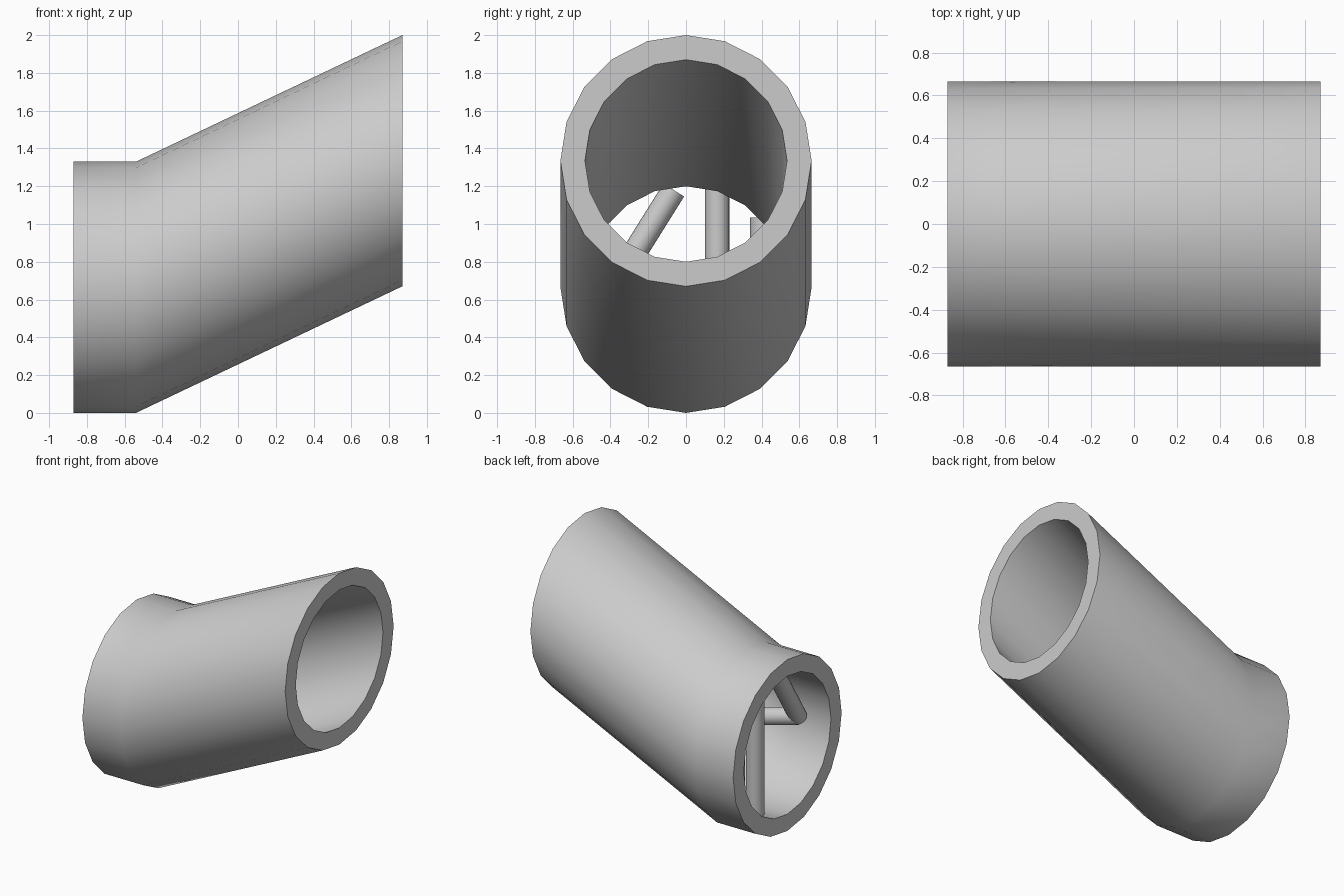
import bpy, bmesh
from math import sin, cos, tau, radians
from mathutils import Vector

if "Cube" in bpy.data.objects:
    bpy.data.objects.remove(bpy.data.objects["Cube"])

SIDES = 20
R_OUT, R_IN = 0.665, 0.535
# centre line of the pipe: (x, z) at the inlet, the bend and the outlet
STATIONS = [(-0.87, 0.665), (-0.54, 0.665), (0.87, 1.335)]


def finish(obj):
    bpy.ops.object.select_all(action='DESELECT')
    obj.select_set(True)
    bpy.context.view_layer.objects.active = obj
    bpy.ops.object.shade_smooth_by_angle(angle=radians(30))


# bent pipe: outer rings forward, inner rings back, closed into a loop
bm = bmesh.new()
loop = [(x, z, R_OUT) for x, z in STATIONS] + [(x, z, R_IN) for x, z in reversed(STATIONS)]
rings = [[bm.verts.new((x, r * sin(tau * i / SIDES), z + r * cos(tau * i / SIDES)))
          for i in range(SIDES)] for x, z, r in loop]
for k, a in enumerate(rings):
    b = rings[(k + 1) % len(rings)]
    for i in range(SIDES):
        j = (i + 1) % SIDES
        bm.faces.new((a[i], a[j], b[j], b[i]))
bmesh.ops.recalc_face_normals(bm, faces=bm.faces)
mesh = bpy.data.meshes.new("bent_pipe")
bm.to_mesh(mesh)
bm.free()
pipe = bpy.data.objects.new("bent_pipe", mesh)
bpy.context.collection.objects.link(pipe)
finish(pipe)


def rod(name, p, q, r=0.065):
    p, q = Vector(p), Vector(q)
    bpy.ops.mesh.primitive_cylinder_add(vertices=20, radius=r, depth=(q - p).length,
                                        location=(p + q) / 2)
    o = bpy.context.object
    o.name = name
    o.rotation_mode = 'QUATERNION'
    o.rotation_quaternion = (q - p).to_track_quat('Z', 'Y')
    finish(o)


# upright bars across the inlet
BAR_X = -0.71
for name, y in (("inner_upright_bar", 0.165), ("side_upright_bar", 0.405)):
    h = (R_IN ** 2 - y ** 2) ** 0.5 + 0.02
    rod(name, (BAR_X, y, 0.665 - h), (BAR_X, y, 0.665 + h))

# slanted bar and the short bar that meets its foot
rod("slanted_bar", (BAR_X, -0.065, 1.18), (BAR_X, -0.365, 0.70))
rod("cross_bar", (BAR_X, -0.365, 0.71), (BAR_X + 0.26, -0.18, 0.71))
